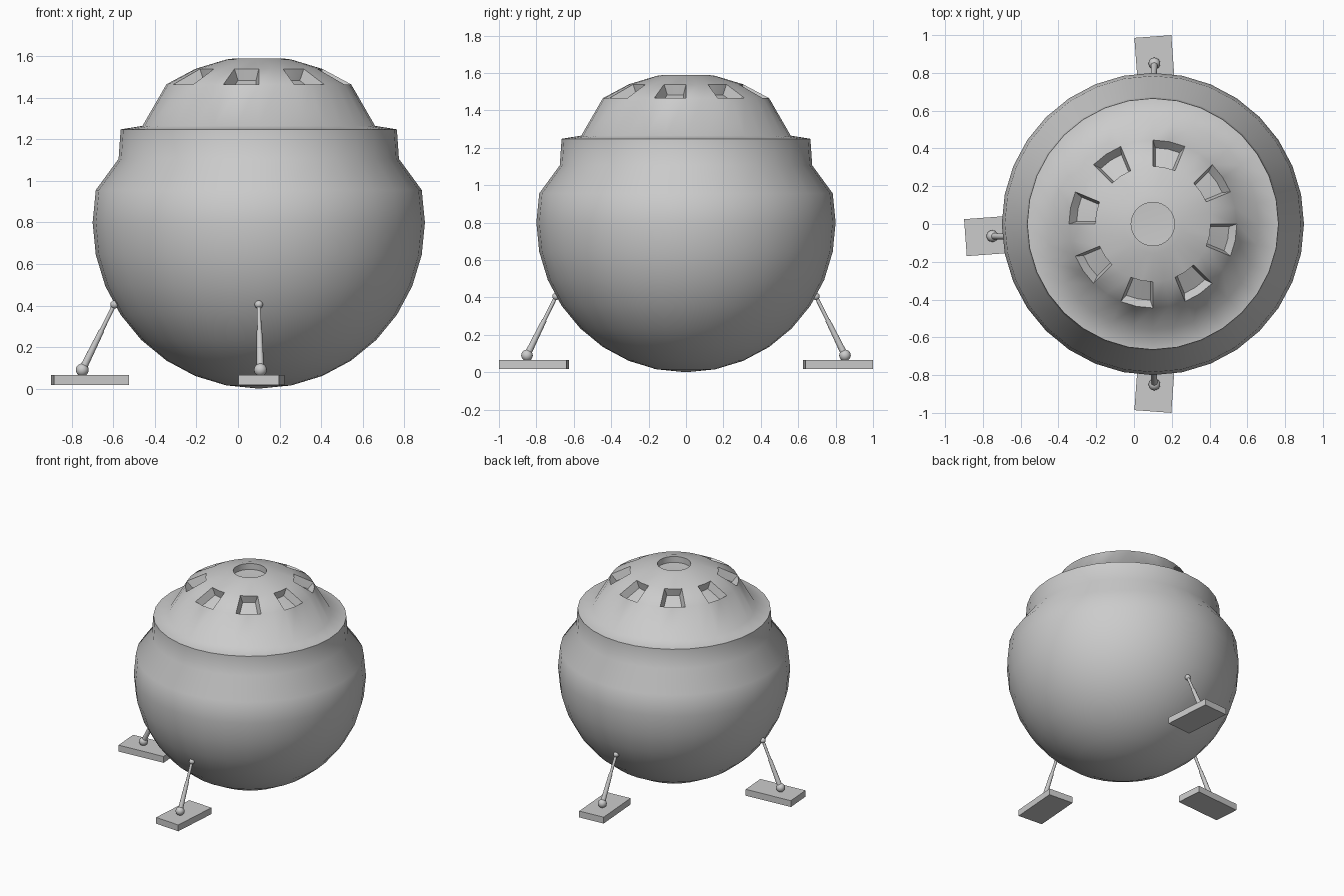
import bpy, bmesh
from math import sin, cos, pi, radians, atan2, degrees, hypot
from mathutils import Matrix, Vector

if "Cube" in bpy.data.objects:
    bpy.data.objects.remove(bpy.data.objects["Cube"])

CX = 0.1     # body axis
SEG = 32


def finish(bm, name, angle=55):
    bmesh.ops.recalc_face_normals(bm, faces=bm.faces[:])
    me = bpy.data.meshes.new(name)
    bm.to_mesh(me)
    bm.free()
    ob = bpy.data.objects.new(name, me)
    bpy.context.collection.objects.link(ob)
    bpy.ops.object.select_all(action='DESELECT')
    ob.select_set(True)
    bpy.context.view_layer.objects.active = ob
    bpy.ops.object.shade_smooth_by_angle(angle=radians(angle))
    return ob


# Body: lower sphere rings, collar, domed roof and round top recess
def sphere_ring(deg):
    return 0.8 * cos(radians(deg)), 0.8 + 0.8 * sin(radians(deg))


profile = [sphere_ring(-90 + 11.25 * i) for i in range(1, 10)]
profile += [(0.675, 1.106), (0.665, 1.248), (0.56, 1.265),
            sphere_ring(56.25), sphere_ring(67.5), sphere_ring(78.75),
            (0.115, 1.59), (0.115, 1.545)]
bm = bmesh.new()
rings = [[bm.verts.new((r * cos(2 * pi * k / SEG), r * sin(2 * pi * k / SEG), z))
          for k in range(SEG)] for r, z in profile]
bottom = bm.verts.new((0, 0, 0))
floor = bm.verts.new((0, 0, 1.54))
for k in range(SEG):
    n = (k + 1) % SEG
    bm.faces.new((bottom, rings[0][n], rings[0][k]))
    bm.faces.new((floor, rings[-1][k], rings[-1][n]))
    for a, b in zip(rings, rings[1:]):
        bm.faces.new((a[k], a[n], b[n], b[k]))
bmesh.ops.recalc_face_normals(bm, faces=bm.faces[:])

# Eight recessed windows, each two segments wide
windows = []
for f in bm.faces:
    c = f.calc_center_median()
    if 1.47 < c.z < 1.535 and 0.3 < hypot(c.x, c.y) < 0.44:
        if degrees(atan2(c.y, c.x)) % 45 > 22.5:
            windows.append(f)
bmesh.ops.inset_region(bm, faces=windows, thickness=0.016, depth=-0.055,
                       use_even_offset=True)
bmesh.ops.translate(bm, verts=bm.verts[:], vec=(CX, 0, 0))
finish(bm, "body")


# Landing legs, modelled pointing along +y, then placed by a matrix
def ball(m, p, r, name):
    bm = bmesh.new()
    bmesh.ops.create_uvsphere(bm, u_segments=16, v_segments=10, radius=r,
                              matrix=m @ Matrix.Translation(p))
    finish(bm, name, 40)


def rod(m, a, b, r1, r2, name):
    bm = bmesh.new()
    d = b - a
    rot = d.to_track_quat('Z', 'Y').to_matrix().to_4x4()
    bmesh.ops.create_cone(bm, cap_ends=True, segments=16, radius1=r1, radius2=r2,
                          depth=d.length,
                          matrix=m @ Matrix.Translation((a + b) / 2) @ rot)
    finish(bm, name, 40)


def leg(m, side):
    top, low = Vector((0, 0.695, 0.405)), Vector((0.008, 0.85, 0.09))
    mid = low.lerp(top, 0.6)
    ball(m, top, 0.02, side + "_upper_joint")
    ball(m, low, 0.031, side + "_ankle_joint")
    rod(m, mid.lerp(top, -0.1), top, 0.01, 0.01, side + "_upper_strut")
    rod(m, low, mid, 0.018, 0.013, side + "_lower_strut")
    bm = bmesh.new()
    bmesh.ops.create_cube(bm, size=1, matrix=m @ Matrix.Translation((0.013, 0.812, 0.041))
                          @ Matrix.Rotation(radians(4.2), 4, 'Z')
                          @ Matrix.Diagonal((0.196, 0.362, 0.048, 1)))
    finish(bm, side + "_foot_pad", 30)


back = Matrix.Translation((CX, 0, 0))
leg(back, "back")
leg(back @ Matrix.Diagonal((1, -1, 1, 1)), "front")
leg(Matrix.Translation((CX, -0.072, 0)) @ Matrix.Rotation(pi / 2, 4, 'Z'), "left")
